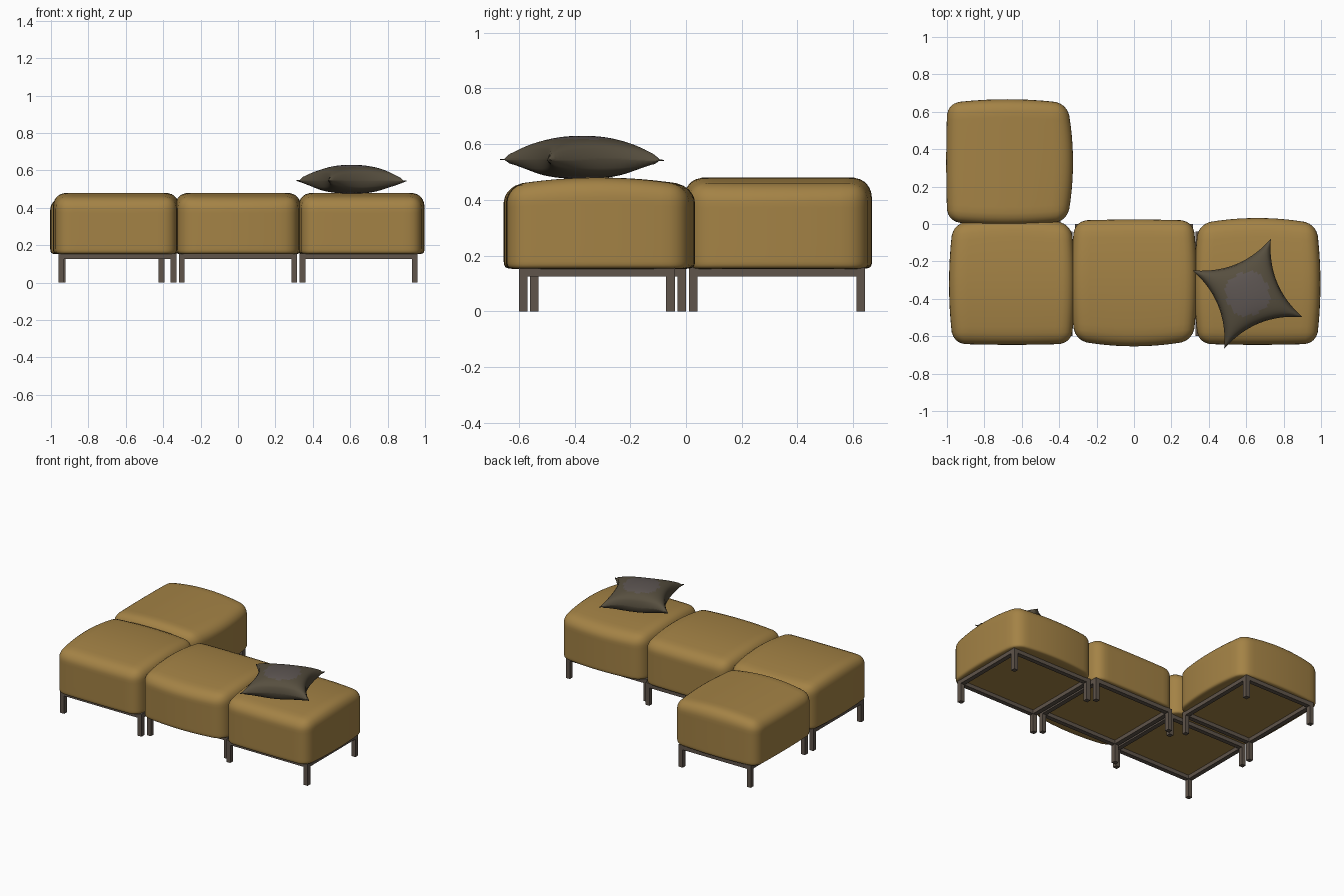
import bpy, bmesh, math
from mathutils import Vector, Matrix

if "Cube" in bpy.data.objects:
    bpy.data.objects.remove(bpy.data.objects["Cube"])


def material(name, rgb):
    m = bpy.data.materials.new(name)
    m.diffuse_color = (*rgb, 1)
    m.use_nodes = True
    m.node_tree.nodes["Principled BSDF"].inputs["Base Color"].default_value = m.diffuse_color
    return m


FABRIC = material("mustard fabric", (0.37, 0.225, 0.06))
METAL = material("dark metal", (0.115, 0.09, 0.07))
PILLOW = material("dark olive fabric", (0.095, 0.078, 0.05))
PILLOW_MID = material("dark grey fabric", (0.11, 0.092, 0.085))


def finish(bm, name, mats, matrix, smooth):
    bmesh.ops.recalc_face_normals(bm, faces=bm.faces)
    me = bpy.data.meshes.new(name)
    bm.to_mesh(me)
    bm.free()
    me.transform(matrix)
    for m in mats:
        me.materials.append(m)
    for p in me.polygons:
        p.use_smooth = smooth
    ob = bpy.data.objects.new(name, me)
    bpy.context.collection.objects.link(ob)
    return ob


def grid_cube(cuts):
    bm = bmesh.new()
    bmesh.ops.create_cube(bm, size=2)
    bmesh.ops.subdivide_edges(bm, edges=bm.edges[:], cuts=cuts, use_grid_fill=True)
    return bm


def cushion(name, matrix):
    """Rounded block: flat front at -y, bulged back and sides, crowned top."""
    bm = grid_cube(19)
    hx, hy, hz, r = 0.315, 0.32, 0.155, 0.065
    for v in bm.verts:
        u, w, t = v.co
        p = Vector([h * math.sin(c * math.pi / 2) for h, c in zip((hx, hy, hz), v.co)])
        core = Vector([max(-h + r, min(h - r, c)) for h, c in zip((hx, hy, hz), p)])
        d = p - core
        flat = math.hypot(d.x, d.y)
        big = max(abs(d.x), abs(d.y))
        if flat > 1e-9:          # round the plan corners
            d.x *= big / flat
            d.y *= big / flat
        k = 2 if t > 0 else 5    # soft top edge, tighter bottom edge
        a, b = big, abs(d.z)
        if max(a, b) > 1e-9:
            d *= max(a, b) / (a ** k + b ** k) ** (1 / k)
        q = core + d
        if q.z < -hz + r:        # squash the bottom round
            q.z = -hz + (q.z + hz) * 0.6
        fx = max(0, 1 - (q.x / hx) ** 2)
        fy = max(0, 1 - (q.y / hy) ** 2)
        x = q.x + 0.022 * fy * q.x / hx
        y = q.y + (0.032 if q.y > 0 else 0.006) * fx * q.y / hy
        z = q.z + 0.155 + 0.152
        if q.z > 0:
            z += (0.03 * fy - 0.012) * q.z / hz
        v.co = (x, y, z)
    return finish(bm, name, [FABRIC], matrix, True)


def frame(name, matrix):
    """Four rails and four legs of square tube."""
    bm = bmesh.new()

    def box(x, y, z, sx, sy, sz):
        bmesh.ops.create_cube(bm, size=1, matrix=Matrix.Translation((x, y, z))
                              @ Matrix.Diagonal((sx, sy, sz, 1)))

    w, y0, y1, s = 0.316, -0.28, 0.28, 0.031
    for sx in (-1, 1):
        box(sx * (w - s / 2), 0, 0.141, s, y1 - y0 - 2 * s, s)
        for y in (y0 + s / 2, y1 - s / 2):
            box(sx * (w - s / 2), y, 0.0783, s, s, 0.1566)
    for y in (y0 + s / 2, y1 - s / 2):
        box(0, y, 0.141, 2 * w - 2 * s, s, s)
    return finish(bm, name, [METAL], matrix, False)


# Four identical seat modules: name, position, turn
for name, x, y, turn in (
        ("left", -0.652, -0.32, 0),
        ("middle", 0.0, -0.302, 180),
        ("right", 0.66, -0.32, 0),
        ("back", -0.678, 0.33, -90)):
    rot = Matrix.Rotation(math.radians(turn), 4, 'Z')
    place = Matrix.Translation((x, y, 0)) @ rot
    cushion(name + "_cushion", place)
    fx = {"left": -0.645, "middle": 0, "right": 0.645, "back": -0.673}[name]
    fy = {"left": -0.32, "middle": -0.28, "right": -0.32, "back": 0.326}[name]
    frame(name + "_frame", Matrix.Translation((fx, fy, 0)) @ rot)


# Throw pillow: two domed sheets with concave, wavy edges
bm = grid_cube(23)
for f in bm.faces:
    c = f.calc_center_median()
    f.material_index = 1 if abs(c.z) > 0.99 and math.hypot(c.x, c.y) < 0.55 else 0
for v in bm.verts:
    u, w, t = v.co
    h = 0.226
    x = h * u * (1 - 0.25 * (1 - w * w) * u * u)
    y = h * w * (1 - 0.25 * (1 - u * u) * w * w)
    dome = max(0, (1 - u * u) * (1 - w * w)) ** 0.45
    top = 0.083 if t > 0 else 0.068
    wave = 0.006 * math.sin(5 * u + 2) * math.sin(4 * w + 1)
    v.co = (x, y, t * (0.002 + top * dome) + wave * (1 - dome) + 0.545)
finish(bm, "throw_pillow", [PILLOW, PILLOW_MID],
       Matrix.Translation((0.607, -0.373, 0)) @ Matrix.Rotation(math.radians(22), 4, 'Z'), True)
